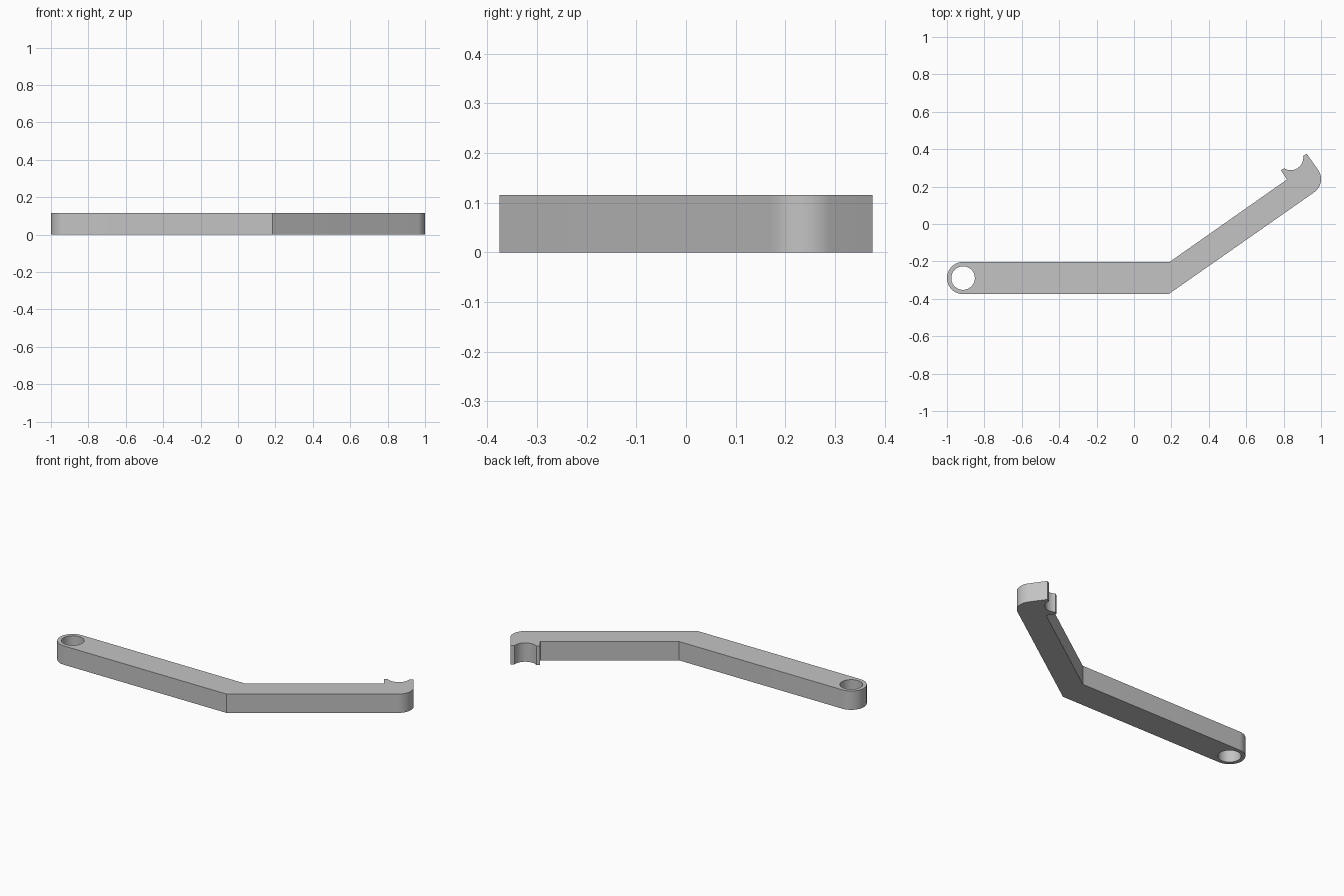
import bpy, bmesh
from math import cos, sin, radians

cube = bpy.data.objects.get("Cube")
if cube:
    bpy.data.objects.remove(cube, do_unlink=True)

HEIGHT = 0.115


def arc(cx, cy, r, start, end, steps):
    """Points along an arc, angles in degrees."""
    angles = [radians(start + (end - start) * i / steps) for i in range(steps + 1)]
    return [(cx + r * cos(a), cy + r * sin(a)) for a in angles]


def add_loop(bm, points):
    verts = [bm.verts.new((x, y, 0)) for x, y in points]
    return [bm.edges.new((v, verts[i - 1])) for i, v in enumerate(verts)]


# Outline: round eye end, elbow, rounded far corner, clip with open cup
outline = arc(-0.914, -0.289, 0.086, 90, 270, 32)
outline += [(0.185, -0.375)]
outline += arc(0.914, 0.24, 0.086, -55, 35, 18)
outline += [(0.924, 0.375)]
outline += arc(0.838, 0.355, 0.067, 368, 238, 24)
outline += [(0.785, 0.287), (0.818, 0.238), (0.19, -0.203)]

# Pivot hole through the eye
hole = arc(-0.914, -0.289, 0.063, 0, 360, 48)[:-1]

bm = bmesh.new()
edges = add_loop(bm, outline) + add_loop(bm, hole)
bmesh.ops.triangle_fill(bm, edges=edges, use_beauty=True)

# Extrude the flat profile to full height
top = bmesh.ops.extrude_face_region(bm, geom=bm.faces[:], use_keep_orig=True)
top_verts = [g for g in top["geom"] if isinstance(g, bmesh.types.BMVert)]
bmesh.ops.translate(bm, verts=top_verts, vec=(0, 0, HEIGHT))
bmesh.ops.recalc_face_normals(bm, faces=bm.faces[:])

mesh = bpy.data.meshes.new("bent_lever_arm")
bm.to_mesh(mesh)
bm.free()
lever = bpy.data.objects.new("bent_lever_arm", mesh)
bpy.context.collection.objects.link(lever)

# Plain grey finish
grey = bpy.data.materials.new("plain_grey")
grey.use_nodes = True
grey.diffuse_color = (0.55, 0.55, 0.55, 1)
grey.node_tree.nodes["Principled BSDF"].inputs["Base Color"].default_value = grey.diffuse_color
mesh.materials.append(grey)

# Smooth the round walls, keep the corners sharp
bpy.ops.object.select_all(action="DESELECT")
lever.select_set(True)
bpy.context.view_layer.objects.active = lever
bpy.ops.object.shade_smooth_by_angle(angle=radians(25))
